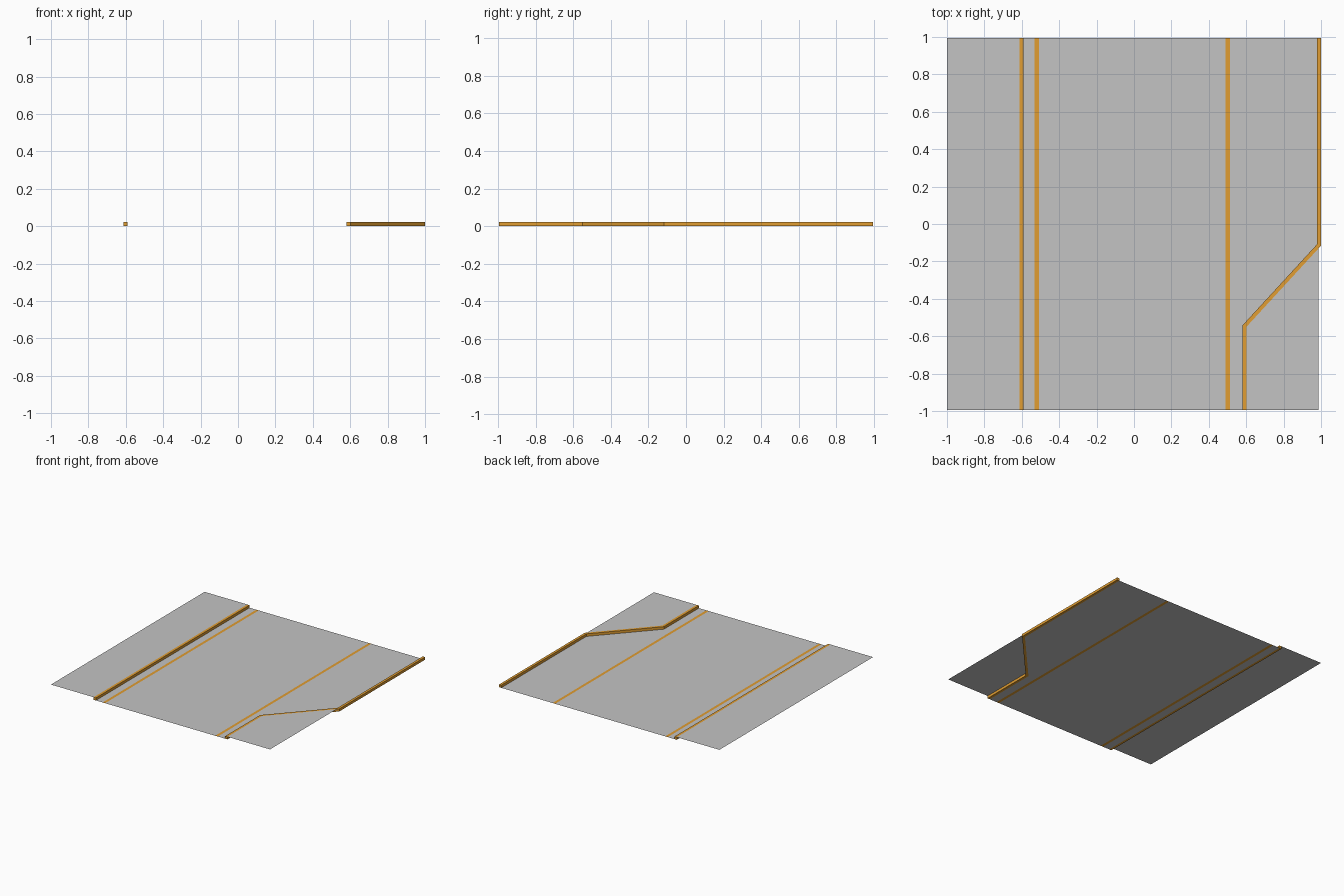
import bpy, bmesh

cube = bpy.data.objects.get("Cube")
if cube:
    bpy.data.objects.remove(cube, do_unlink=True)


def material(name, rgb):
    m = bpy.data.materials.new(name)
    m.use_nodes = True
    m.diffuse_color = (*rgb, 1)
    m.node_tree.nodes["Principled BSDF"].inputs["Base Color"].default_value = (*rgb, 1)
    return m


GREY = material("asphalt grey", (0.55, 0.55, 0.55))
ORANGE = material("paint orange", (0.75, 0.34, 0.032))

END = 0.995    # half length of the street
CURB_H = 0.021
CURB_W = 0.021


def flat_object(name, polygons, z=0.0, height=0.0):
    """Outlines as (points, material index), raised to a solid if height is set."""
    bm = bmesh.new()
    for points, index in polygons:
        face = bm.faces.new([bm.verts.new((x, y, z)) for x, y in points])
        face.material_index = index
    bmesh.ops.remove_doubles(bm, verts=bm.verts, dist=0.0001)
    if height:
        out = bmesh.ops.extrude_face_region(bm, geom=bm.faces[:])
        verts = [v for v in out["geom"] if isinstance(v, bmesh.types.BMVert)]
        bmesh.ops.translate(bm, verts=verts, vec=(0, 0, height))
        bmesh.ops.recalc_face_normals(bm, faces=bm.faces)
    else:
        for f in bm.faces:
            f.normal_update()
            if f.normal.z < 0:
                f.normal_flip()
    mesh = bpy.data.meshes.new(name)
    bm.to_mesh(mesh)
    bm.free()
    mesh.materials.append(GREY)
    mesh.materials.append(ORANGE)
    obj = bpy.data.objects.new(name, mesh)
    bpy.context.collection.objects.link(obj)
    return obj


def strip(x0, x1):
    return [(x0, -END), (x1, -END), (x1, END), (x0, END)]


# Kerb lines: road side and pavement side
left_in, left_out = -0.592, -0.592 - CURB_W
right_in = [(0.58, -END), (0.58, -0.542), (0.979, -0.108), (0.979, END)]
right_out = [(0.58 + CURB_W, -END), (0.58 + CURB_W, -0.55),
             (1.0, -0.116), (1.0, END)]

# Road surface with two painted lines
marks = [left_in, -0.531, -0.508, 0.49, 0.513]
road = [(strip(a, b), i % 2) for i, (a, b) in enumerate(zip(marks, marks[1:]))]
road.append(([(marks[-1], -END)] + right_in + [(marks[-1], END)], 0))
flat_object("road", road)

# Raised kerbs
flat_object("left_kerb", [(strip(left_out, left_in), 1)], height=CURB_H)
quads = [([right_in[i], right_out[i], right_out[i + 1], right_in[i + 1]], 1)
         for i in range(3)]
flat_object("right_kerb", quads, height=CURB_H)

# Pavements level with the kerb tops
flat_object("left_pavement", [(strip(-1.0, left_out), 0)], z=CURB_H)
edge = 0.987
corner = [right_out[0], (edge, -END), (edge, -0.13), right_out[1]]
flat_object("right_pavement", [(corner, 0)], z=CURB_H)
